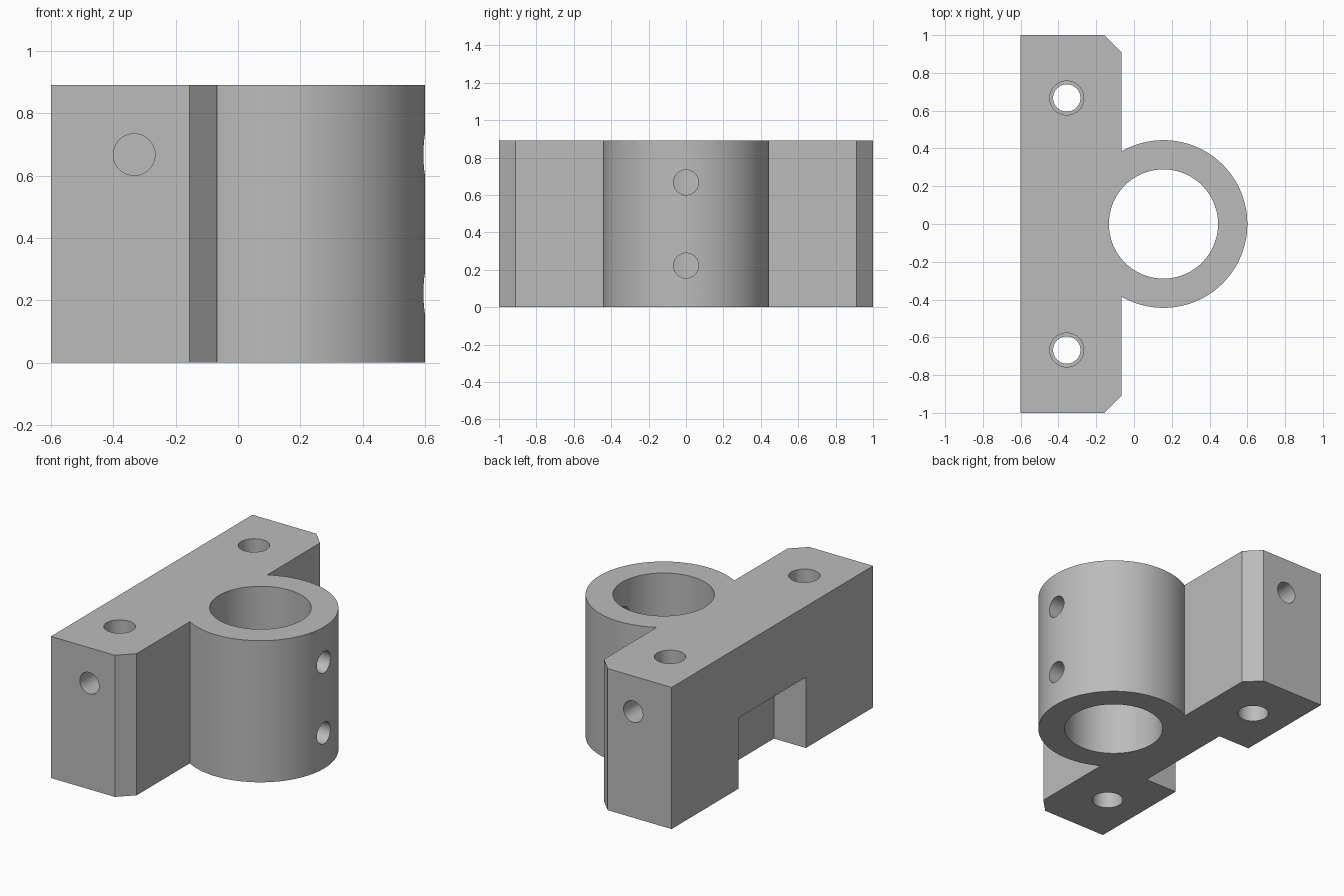
import bpy, bmesh, math
from mathutils import Matrix, Vector

default = bpy.data.objects.get("Cube")
if default:
    bpy.data.objects.remove(default, do_unlink=True)

HEIGHT = 0.89
BACK, FACE = -0.6, -0.067      # mounting bar extents in x
CHAMFER = 0.089
TUBE_X, TUBE_R, BORE_R = 0.156, 0.444, 0.289
HOLE_X, HOLE_Y = -0.356, 0.667

grey = bpy.data.materials.new("plain grey")
grey.use_nodes = True
colour = (0.5, 0.5, 0.5, 1)
grey.diffuse_color = colour
grey.node_tree.nodes["Principled BSDF"].inputs["Base Color"].default_value = colour


def make_object(name, bm):
    bmesh.ops.recalc_face_normals(bm, faces=bm.faces)
    mesh = bpy.data.meshes.new(name)
    bm.to_mesh(mesh)
    bm.free()
    mesh.materials.append(grey)
    obj = bpy.data.objects.new(name, mesh)
    bpy.context.collection.objects.link(obj)
    return obj


def cut(target, cutter):
    """Subtract the cutter from the target and discard it."""
    cutter.hide_render = True
    mod = target.modifiers.new("cut", "BOOLEAN")
    mod.operation = "DIFFERENCE"
    mod.solver = "EXACT"
    mod.object = cutter
    bpy.context.view_layer.objects.active = target
    bpy.ops.object.modifier_apply(modifier=mod.name)
    bpy.data.objects.remove(cutter, do_unlink=True)


def drill(target, start, end, radius, segments=40):
    """Cut a round hole between two points."""
    start, end = Vector(start), Vector(end)
    axis = end - start
    turn = axis.to_track_quat("Z", "Y").to_matrix().to_4x4()
    bm = bmesh.new()
    bmesh.ops.create_cone(bm, cap_ends=True, segments=segments,
                          radius1=radius, radius2=radius, depth=axis.length,
                          matrix=Matrix.Translation((start + end) / 2) @ turn)
    cut(target, make_object("hole_cutter", bm))


# Bar and tube share one outline, extruded upward
steps = 72
outline = [(BACK, 1), (BACK, -1), (FACE - CHAMFER, -1), (FACE, CHAMFER - 1)]
for i in range(steps + 1):
    a = math.radians(-120 + 240 * i / steps)
    outline.append((TUBE_X + TUBE_R * math.cos(a), TUBE_R * math.sin(a)))
outline += [(FACE, 1 - CHAMFER), (FACE - CHAMFER, 1)]

bm = bmesh.new()
base = bm.faces.new([bm.verts.new((x, y, 0)) for x, y in outline])
top = bmesh.ops.extrude_face_region(bm, geom=[base])["geom"]
bmesh.ops.translate(bm, vec=(0, 0, HEIGHT),
                    verts=[g for g in top if isinstance(g, bmesh.types.BMVert)])
bracket = make_object("tube_bracket", bm)

# Main bore
drill(bracket, (TUBE_X, 0, -0.1), (TUBE_X, 0, HEIGHT + 0.1), BORE_R, 96)

# Notch in the lower back of the bar
bm = bmesh.new()
bmesh.ops.create_cube(bm, size=1, matrix=Matrix.Translation((BACK, 0, 0))
                      @ Matrix.Diagonal((0.444, 0.667, 0.889, 1)))
cut(bracket, make_object("notch_cutter", bm))

# Mounting holes with a narrow middle, and a screw hole from each end
for side in (-1, 1):
    y = side * HOLE_Y
    drill(bracket, (HOLE_X, y, -0.1), (HOLE_X, y, HEIGHT + 0.1), 0.0725)
    drill(bracket, (HOLE_X, y, -0.1), (HOLE_X, y, 0.4), 0.09)
    drill(bracket, (HOLE_X, y, 0.5), (HOLE_X, y, HEIGHT + 0.1), 0.09)
    drill(bracket, (-0.333, side * 1.1, 0.667), (-0.333, side * 0.556, 0.667), 0.067)

# Clamp screw holes through the outer tube wall
for z in (0.222, 0.667):
    drill(bracket, (0.8, 0, z), (TUBE_X, 0, z), 0.067)

bpy.ops.object.select_all(action="DESELECT")
bracket.select_set(True)
bpy.context.view_layer.objects.active = bracket
bpy.ops.object.shade_smooth_by_angle(angle=math.radians(30))
